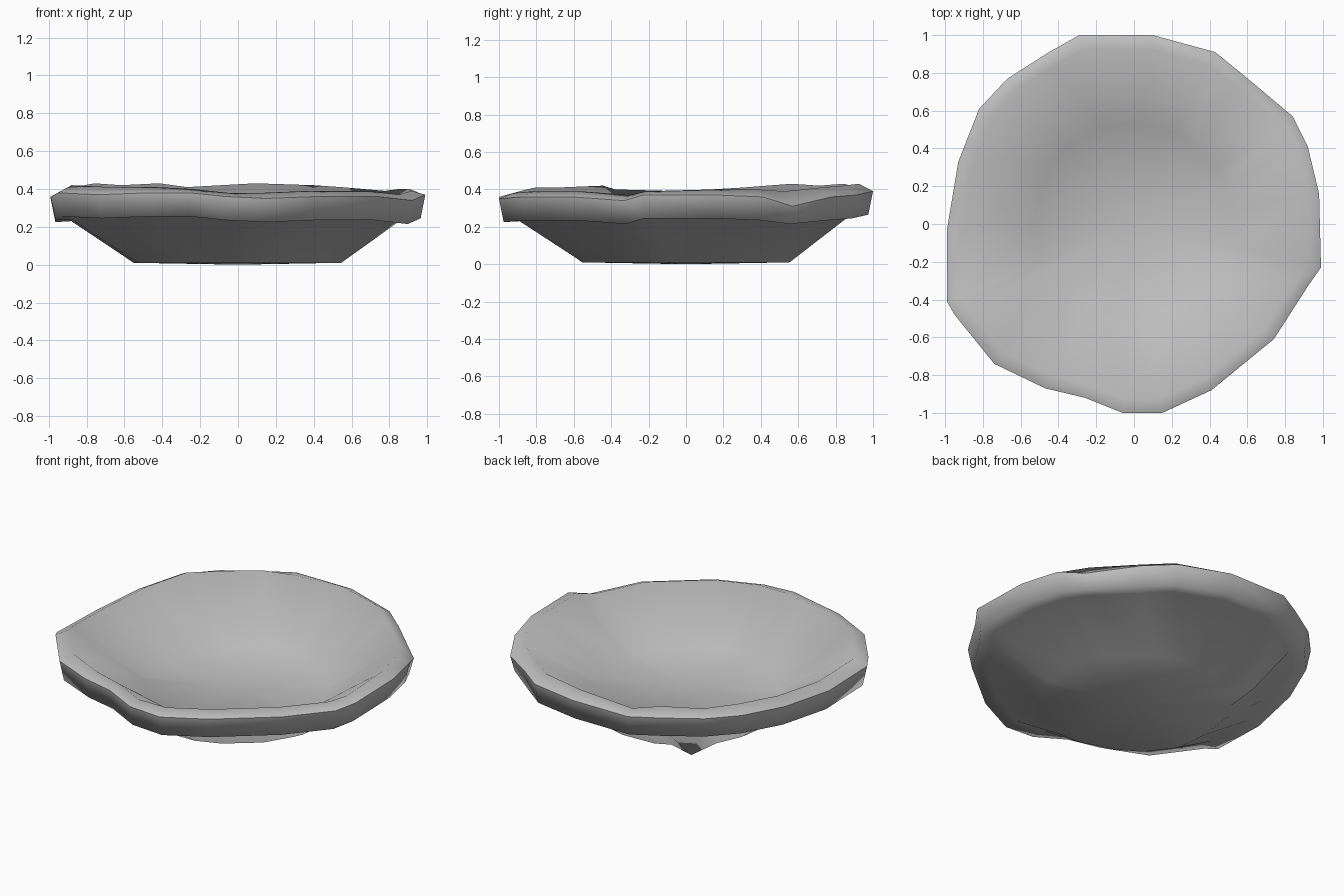
import bpy
import bmesh
import math

default_cube = bpy.data.objects.get("Cube")
if default_cube:
    bpy.data.objects.remove(default_cube, do_unlink=True)


def make_material(name, colour):
    material = bpy.data.materials.new(name)
    material.use_nodes = True
    material.diffuse_color = colour
    material.node_tree.nodes["Principled BSDF"].inputs["Base Color"].default_value = colour
    return material


# Uneven rim outline in hundredths: x, y, outer edge height, crest height
RIM = [
    (-29, 100, 39, 41), (10, 100, 39, 43), (43, 91, 37, 42), (59, 78, 36, 41),
    (84, 57, 31, 39), (92, 41, 36, 40), (98, 16, 37, 40), (99, -23, 37, 39),
    (92, -33, 34, 37), (74, -61, 36, 39), (41, -88, 36, 39), (15, -100, 35, 38),
    (-6, -100, 36, 38), (-26, -92, 38, 40), (-47, -87, 38, 41), (-74, -74, 37, 41),
    (-95, -48, 38, 42), (-99, -41, 36, 40), (-99, -3, 35, 39), (-93, 33, 37, 41),
    (-82, 61, 39, 43), (-67, 77, 39, 42), (-45, 91, 39, 43),
]


def ring(bm, scale, height, roundness=0.0):
    """Scaled copy of the rim outline, optionally eased toward a circle."""
    verts = []
    for x, y, outer, crest in RIM:
        x, y, outer, crest = x / 100, y / 100, outer / 100, crest / 100
        radius = math.hypot(x, y)
        factor = scale * (1 + roundness * (1 / radius - 1))
        verts.append(bm.verts.new((x * factor, y * factor, height(outer, crest))))
    return verts


def bridge(bm, first, second):
    count = len(first)
    for i in range(count):
        j = (i + 1) % count
        bm.faces.new((first[i], first[j], second[j], second[i]))


def cap(bm, loop, height):
    centre = bm.verts.new((0, 0, height))
    for i, vert in enumerate(loop):
        bm.faces.new((vert, loop[(i + 1) % len(loop)], centre))


bm = bmesh.new()

# Foot and flared underside, thick lip, then one straight inner wall to the floor
foot = ring(bm, 0.555, lambda outer, crest: 0.01, 0.5)
lip_inner = ring(bm, 0.89, lambda outer, crest: max(0.225, outer - 0.12))
lip_lower = ring(bm, 0.975, lambda outer, crest: max(0.215, outer - 0.125))
lip_upper = ring(bm, 1.0, lambda outer, crest: outer)
crest_ring = ring(bm, 0.925, lambda outer, crest: crest)
floor_edge = ring(bm, 0.53, lambda outer, crest: 0.13, 0.5)

rings = [foot, lip_inner, lip_lower, lip_upper, crest_ring, floor_edge]
for lower, upper in zip(rings, rings[1:]):
    bridge(bm, lower, upper)
cap(bm, foot, 0.0)
cap(bm, floor_edge, 0.12)

# Corner of the foot that juts out at the back right
foot[-2].co = (-0.43, 0.56, 0.015)

# Smooth surface with a crisp outer edge on the lip
bmesh.ops.recalc_face_normals(bm, faces=bm.faces)
for face in bm.faces:
    face.smooth = True
for i, vert in enumerate(lip_upper):
    bm.edges.get((vert, lip_upper[(i + 1) % len(lip_upper)])).smooth = False

mesh = bpy.data.meshes.new("bowl")
bm.to_mesh(mesh)
bm.free()
mesh.materials.append(make_material("stone grey", (0.53, 0.53, 0.53, 1)))
bowl = bpy.data.objects.new("bowl", mesh)
bpy.context.collection.objects.link(bowl)
